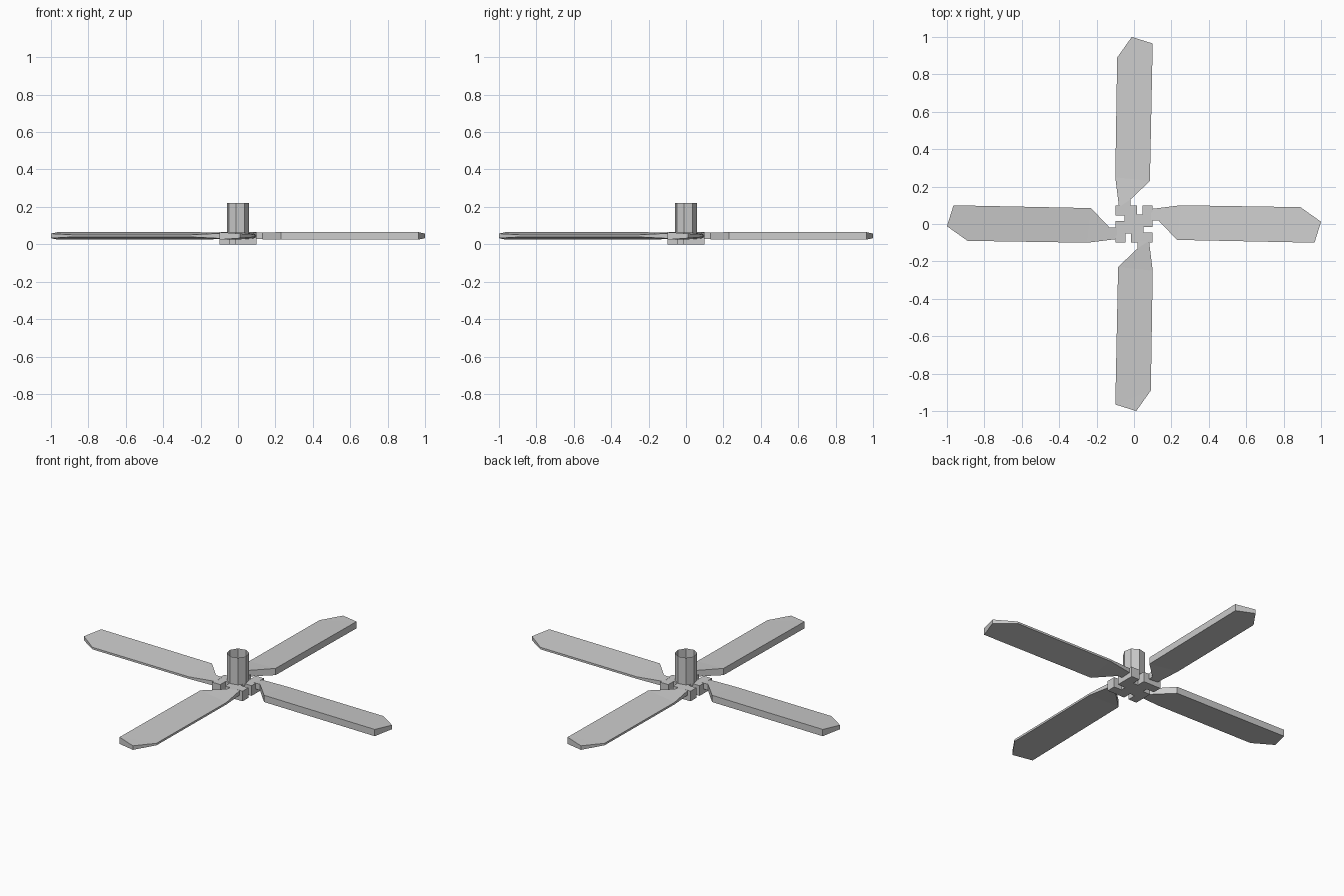
import bpy, bmesh, math
from mathutils import Matrix

if "Cube" in bpy.data.objects:
    bpy.data.objects.remove(bpy.data.objects["Cube"])


def make(name, verts, faces, angle=0):
    me = bpy.data.meshes.new(name)
    me.from_pydata(verts, [], faces)
    bm = bmesh.new()
    bm.from_mesh(me)
    bmesh.ops.recalc_face_normals(bm, faces=bm.faces)
    bmesh.ops.transform(bm, matrix=Matrix.Rotation(angle, 4, 'Z'), verts=bm.verts)
    bm.to_mesh(me)
    bm.free()
    ob = bpy.data.objects.new(name, me)
    bpy.context.collection.objects.link(ob)
    return ob


def box(name, x0, x1, y0, y1, z0, z1, angle=0):
    v = [(x, y, z) for z in (z0, z1) for x, y in ((x0, y0), (x1, y0), (x1, y1), (x0, y1))]
    f = [(3, 2, 1, 0), (4, 5, 6, 7)] + [(i, (i + 1) % 4, (i + 1) % 4 + 4, i + 4) for i in range(4)]
    return make(name, v, f, angle)


# blade outline stations: (trailing x, y, half thickness), (leading x, y, half thickness)
MID = 0.045
trail = [(0.09, 0.08, 0.014), (0.25, 0.10, 0.006), (0.89, 0.09, 0.006), (1.0, 0.012, 0.012)]
lead = [(0.09, 0.02, 0.017), (0.13, 0.02, 0.018), (0.23, -0.085, 0.02), (0.965, -0.10, 0.02)]
loop = lead + trail[::-1]
n = len(loop)
bverts = [(x, y, MID + s * h) for s in (-1, 1) for x, y, h in loop]
# strips across the blade keep the wedge section clean
strips = [(0, 1, 7), (1, 2, 6, 7), (2, 3, 5, 6), (3, 4, 5)]
bfaces = [t[::-1] for t in strips] + [tuple(i + n for i in t) for t in strips]
bfaces += [(i, (i + 1) % n, (i + 1) % n + n, i + n) for i in range(n)]

# four blades and their root clamps, arranged as a pinwheel
for k in range(4):
    a = k * math.pi / 2
    make(f"blade_{k + 1}", bverts, bfaces, a)
    box(f"blade_clamp_{k + 1}", 0.046, 0.10, -0.015, 0.10, 0.0, 0.06, a)

# central hub block
box("hub_block", -0.05, 0.05, -0.05, 0.05, 0.0, 0.06)

# open octagonal shaft
r = 0.06
ang = [math.radians(-10 + 45 * i) for i in range(8)]
sv = [(r * math.cos(t), r * math.sin(t), z) for z in (0.05, 0.22) for t in ang]
make("shaft", sv, [(i, (i + 1) % 8, (i + 1) % 8 + 8, i + 8) for i in range(8)])
